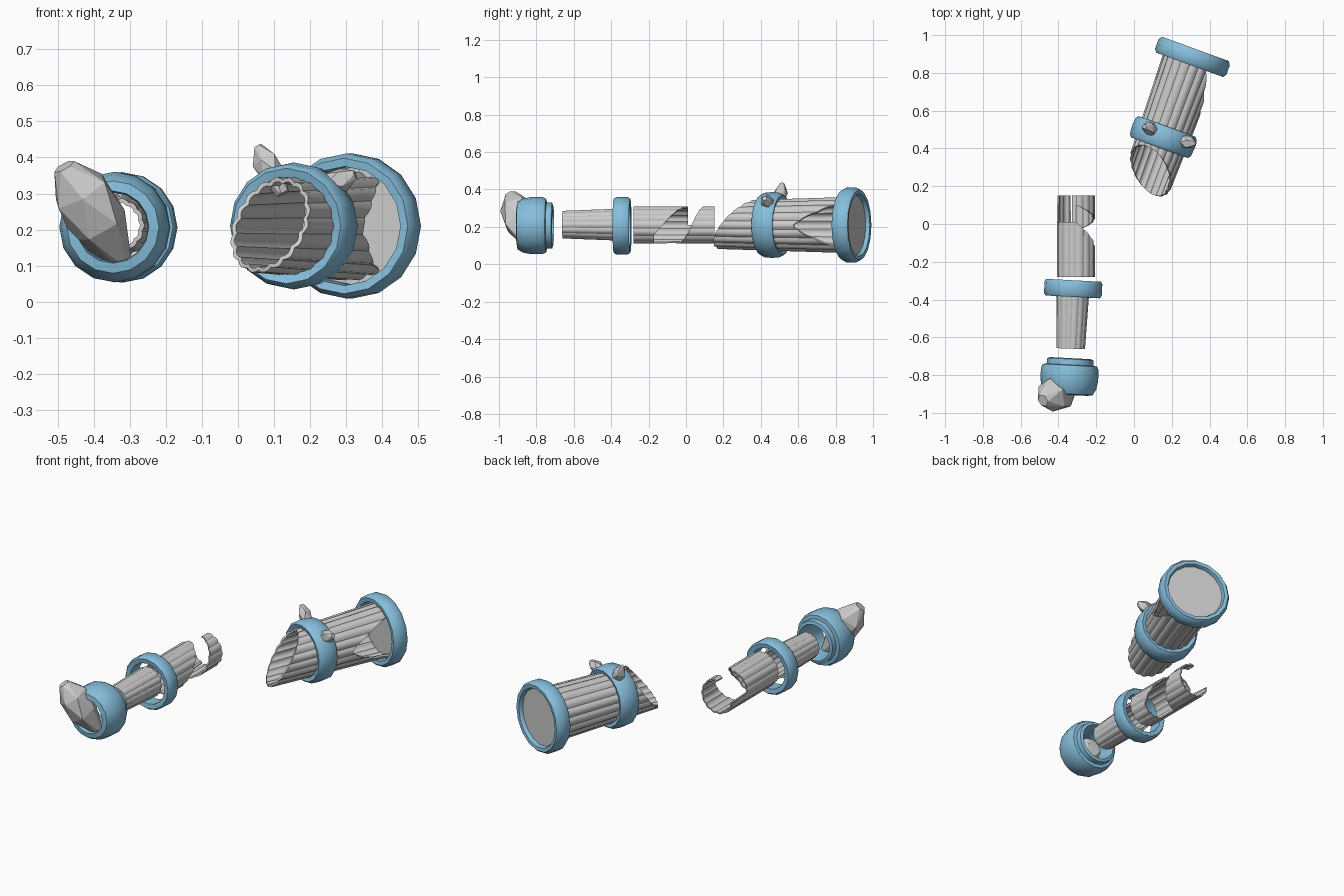
import bpy, bmesh, random
from math import sin, cos, pi, radians, degrees
from mathutils import Matrix, Vector

if "Cube" in bpy.data.objects:
    bpy.data.objects.remove(bpy.data.objects["Cube"])

random.seed(4)
blue = bpy.data.materials.new("blue_metal")
blue.diffuse_color = (0.24, 0.52, 0.72, 1)
blue.use_nodes = True
blue.node_tree.nodes["Principled BSDF"].inputs["Base Color"].default_value = blue.diffuse_color


def frame(loc, turn):
    """Frame whose local Y runs along the shaft."""
    return Matrix.Translation(loc) @ Matrix.Rotation(radians(turn), 4, 'Z')


def finish(name, bm, mat=None, smooth=None):
    bmesh.ops.recalc_face_normals(bm, faces=bm.faces)
    me = bpy.data.meshes.new(name)
    bm.to_mesh(me)
    bm.free()
    ob = bpy.data.objects.new(name, me)
    bpy.context.collection.objects.link(ob)
    if mat:
        me.materials.append(mat)
    if smooth:
        bpy.ops.object.select_all(action='DESELECT')
        ob.select_set(True)
        bpy.context.view_layer.objects.active = ob
        bpy.ops.object.shade_smooth_by_angle(angle=radians(smooth))
    return ob


def band(name, mx, profile, sides=16):
    """Closed (radius, along) profile turned around the shaft."""
    bm = bmesh.new()
    rows = []
    for i in range(sides):
        a = 2 * pi * i / sides
        rows.append([bm.verts.new(mx @ Vector((r * sin(a), t, r * cos(a)))) for r, t in profile])
    n = len(profile)
    for i in range(sides):
        p, q = rows[i], rows[(i + 1) % sides]
        for j in range(n):
            k = (j + 1) % n
            bm.faces.new((p[j], p[k], q[k], q[j]))
    return finish(name, bm, blue, 40)


def fluted(name, mx, radius, lo, hi, ribs=16, wall=0.012, segs=4):
    """Ribbed tube; lo/hi give the broken ends by angle (0 = top, 90 = +x)."""
    bm = bmesh.new()
    per = 4
    n = ribs * per
    cols = []
    for i in range(n):
        d = 360 * i / n
        a = radians(d)
        bump = abs(sin(pi * i / per))
        l, h = lo(d), hi(d)
        col = []
        for inner in (0, 1):
            for s in range(segs + 1):
                t = l + (h - l) * s / segs
                r = radius(t) * (0.94 + 0.06 * bump) - inner * wall
                col.append(mx @ Vector((r * sin(a), t, r * cos(a))))
        loop = list(range(segs + 1)) + list(range(2 * segs + 1, segs, -1))
        cols.append([bm.verts.new(col[k]) for k in loop] if h - l > 0.004 else None)
    m = 2 * segs + 2
    for i in range(n):
        p, q = cols[i], cols[(i + 1) % n]
        if p and q:
            for j in range(m):
                k = (j + 1) % m
                bm.faces.new((p[j], p[k], q[k], q[j]))
        elif p or q:
            bm.faces.new(p or q)
    return finish(name, bm, None, 35)


def crystal(name, a, b, rings, sides=6, flat=1.0):
    """Faceted stone from a to b; rings are (fraction, radius)."""
    a, b = Vector(a), Vector(b)
    rot = (b - a).to_track_quat('Z', 'Y')
    bm = bmesh.new()
    for i, (f, r) in enumerate(rings):
        for k in range(sides):
            w = 2 * pi * (k + 0.5 * (i % 2)) / sides
            rr = r * random.uniform(0.92, 1.08)
            bm.verts.new(a.lerp(b, f) + rot @ Vector((rr * cos(w), rr * sin(w) * flat, 0)))
    res = bmesh.ops.convex_hull(bm, input=bm.verts[:])
    bmesh.ops.delete(bm, geom=[v for v in bm.verts if not v.link_faces], context='VERTS')
    return finish(name, bm)


# --- Slim half: pommel, gem, grip, collar, split sleeve ---
band("pommel", frame((-0.342, -0.81, 0.207), -3),
     [(0.105, 0.10), (0.122, 0.095), (0.124, 0.065), (0.144, 0.062), (0.153, 0.04), (0.153, -0.015),
      (0.145, -0.06), (0.128, -0.09), (0.10, -0.095), (0.095, -0.05), (0.095, 0.05)])
crystal("gem", (-0.482, -0.935, 0.375), (-0.312, -0.84, 0.10),
        [(0, 0.035), (0.25, 0.092), (0.58, 0.092), (1, 0.025)], flat=0.88)

fluted("grip", frame((-0.33, -0.52, 0.212), -2),
       lambda t: 0.081 + 0.04 * t, lambda d: -0.14, lambda d: 0.155, ribs=14)
band("collar", frame((-0.322, -0.342, 0.206), -3),
     [(0.118, -0.04), (0.144, -0.044), (0.153, -0.032), (0.153, 0.032), (0.144, 0.044), (0.118, 0.04)])

sleeve = frame((-0.307, 0, 0.21), 0)


def sleeve_r(t):
    return 0.101


def sleeve_front_end(d):
    if d <= 180:
        return max(-0.17, 0.01 - 0.18 * d / 120)
    if d < 195:
        return -0.17
    if d < 268:
        return 0.15
    return 0.01


def sleeve_tip_start(d):
    return 0.10 - 0.14 * d / 180 if d <= 195 else 0.15


fluted("sleeve", sleeve, sleeve_r, lambda d: -0.28, sleeve_front_end, ribs=14, wall=0.008, segs=6)
fluted("sleeve_tip", sleeve, sleeve_r, sleeve_tip_start, lambda d: 0.152, ribs=14, wall=0.008)

# --- Wide half: slanted barrel, middle band, end ring, end plate ---
wide = frame((0.155, 0.46, 0.21), -20)


def barrel_lo(d):
    return -0.305 + 0.23 * (1 + cos(radians(d + 30))) / 2


def barrel_hi(d):
    # pointed hole on the right, widening toward the end ring
    off = abs(d - 92)
    return 0.46 if off > 52 else 0.17 + 0.24 * (off / 52) ** 1.3


fluted("barrel", wide, lambda t: 0.139 + 0.03 * t, barrel_lo, barrel_hi, ribs=18, segs=6)
band("middle_band", wide,
     [(0.135, -0.052), (0.16, -0.06), (0.172, -0.045), (0.176, 0), (0.172, 0.045), (0.16, 0.06), (0.135, 0.052)])
band("end_ring", wide,
     [(0.165, 0.41), (0.188, 0.407), (0.201, 0.425), (0.201, 0.478), (0.188, 0.497), (0.168, 0.495), (0.16, 0.475)])
bm = bmesh.new()
bmesh.ops.create_cone(bm, cap_ends=True, segments=16, radius1=0.166, radius2=0.166, depth=0.02,
                      matrix=wide @ Matrix.Translation((0, 0.465, 0)) @ Matrix.Rotation(pi / 2, 4, 'X'))
finish("end_plate", bm)

# small stones set in the middle band
crystal("small_stone_left", (0.055, 0.515, 0.432), (0.125, 0.49, 0.30),
        [(0, 0.012), (0.3, 0.037), (0.6, 0.034), (1, 0.02)], 5)
crystal("small_stone_right", (0.325, 0.42, 0.352), (0.225, 0.45, 0.315),
        [(0, 0.014), (0.35, 0.035), (0.7, 0.034), (1, 0.02)], 5)
